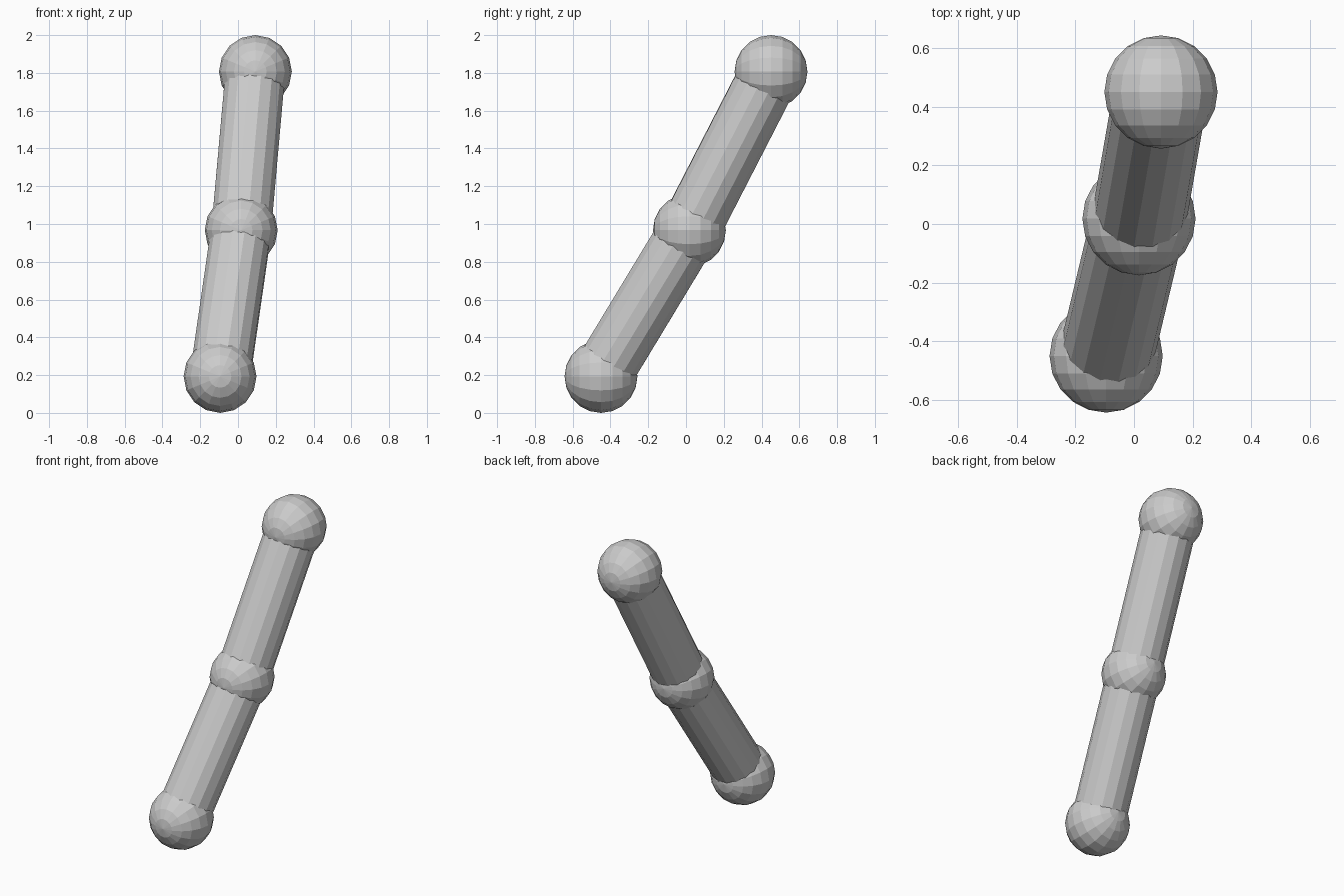
import bpy
from math import pi
from mathutils import Vector

if "Cube" in bpy.data.objects:
    bpy.data.objects.remove(bpy.data.objects["Cube"])

BALL_R, TUBE_R = 0.193, 0.161
foot = Vector((-0.095, -0.45, 0.193))
middle = Vector((0.017, 0.018, 0.967))
tip = Vector((0.092, 0.45, 1.807))


# Faceted joint ball with its poles facing front and back
def ball(name, centre):
    bpy.ops.mesh.primitive_uv_sphere_add(segments=16, ring_count=10, radius=BALL_R,
                                         location=centre, rotation=(pi / 2, 0, 0))
    bpy.context.object.name = name


# Faceted tube running between two joint centres
def tube(name, a, b):
    d = b - a
    bpy.ops.mesh.primitive_cylinder_add(vertices=16, radius=TUBE_R, depth=d.length,
                                        location=(a + b) / 2,
                                        rotation=d.to_track_quat('Z', 'Y').to_euler())
    bpy.context.object.name = name


ball("lower_ball", foot)
ball("middle_ball", middle)
ball("upper_ball", tip)
tube("lower_tube", foot, middle)
tube("upper_tube", middle, tip)
